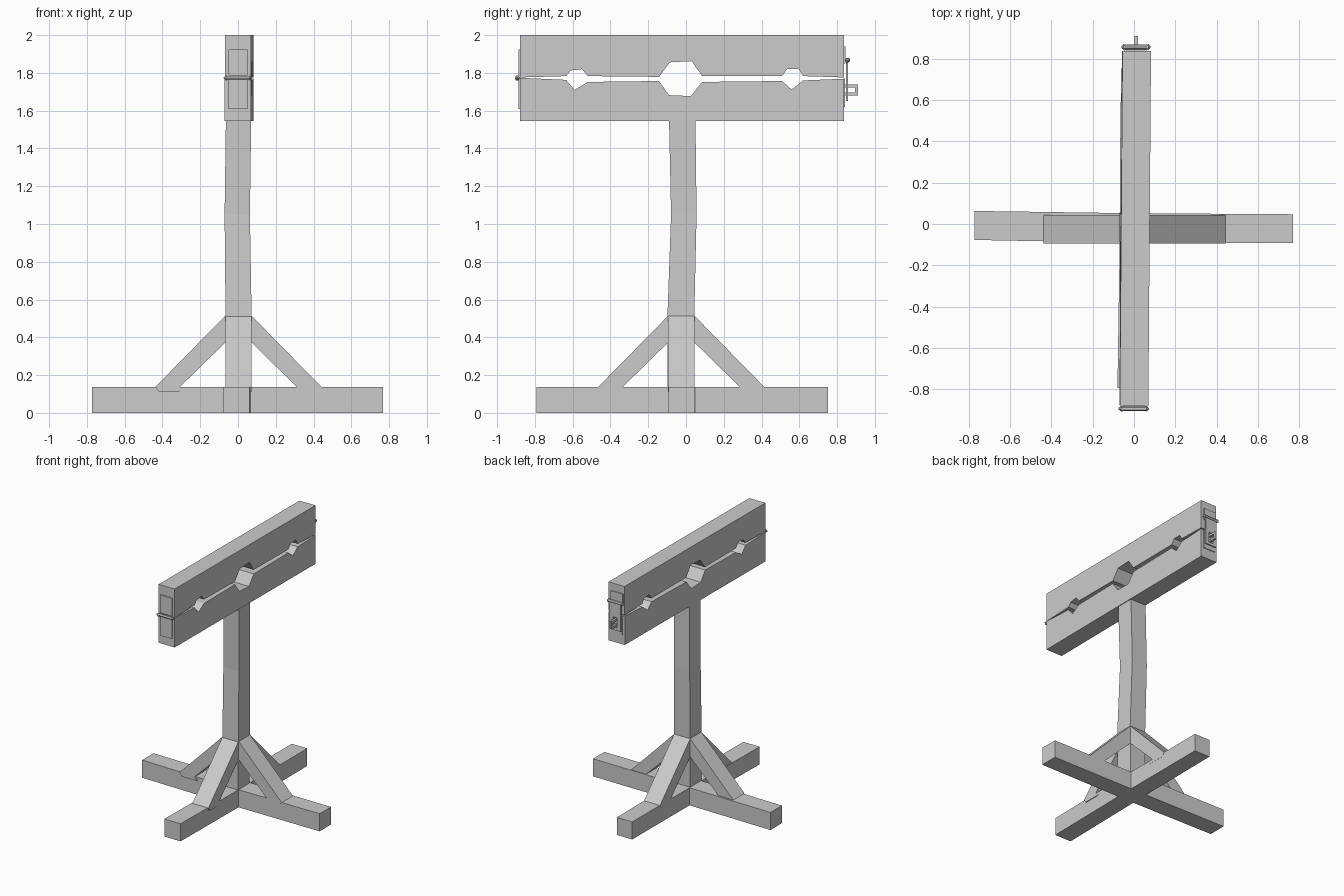
import bpy, bmesh, math
from mathutils import Vector, Matrix


def finish(name, bm):
    bmesh.ops.recalc_face_normals(bm, faces=bm.faces[:])
    me = bpy.data.meshes.new(name)
    bm.to_mesh(me)
    bm.free()
    ob = bpy.data.objects.new(name, me)
    bpy.context.collection.objects.link(ob)
    return ob


def loft(name, rings):
    """Skin a list of equal-length point rings and cap both ends."""
    bm = bmesh.new()
    vs = [[bm.verts.new(p) for p in r] for r in rings]
    n = len(vs[0])
    for a, b in zip(vs, vs[1:]):
        for i in range(n):
            j = (i + 1) % n
            bm.faces.new((a[i], a[j], b[j], b[i]))
    bm.faces.new(vs[0])
    bm.faces.new(vs[-1])
    return finish(name, bm)


def box(name, lo, hi):
    def ring(z):
        return [(lo[0], lo[1], z), (hi[0], lo[1], z), (hi[0], hi[1], z), (lo[0], hi[1], z)]
    return loft(name, [ring(lo[2]), ring(hi[2])])


def tube(name, points, radii, sides=6):
    """Straight round bar along x with a radius at each station."""
    rings = []
    for (x, y, z), r in zip(points, radii):
        rings.append([(x, y + r * math.cos(2 * math.pi * k / sides),
                       z + r * math.sin(2 * math.pi * k / sides)) for k in range(sides)])
    return loft(name, rings)


# Crossed base beams, each slightly crooked
def end_x(x, y0, y1):
    return [(x, y0, 0), (x, y1, 0), (x, y1, 0.137), (x, y0, 0.137)]


def end_y(y, x0, x1):
    return [(x0, y, 0), (x1, y, 0), (x1, y, 0.137), (x0, y, 0.137)]


loft("base_beam_side", [end_x(-0.772, -0.077, 0.063), end_x(0, -0.092, 0.052),
                        end_x(0.768, -0.092, 0.047)])
loft("base_beam_long", [end_y(-0.792, -0.08, 0.06), end_y(0, -0.068, 0.07),
                        end_y(0.752, -0.063, 0.07)])

# Post with a slight bow
stations = [(0.02, -0.066, 0.068, -0.098, 0.044), (0.52, -0.066, 0.072, -0.098, 0.044),
            (1.05, -0.071, 0.063, -0.079, 0.056), (1.56, -0.064, 0.07, -0.09, 0.05)]
loft("post", [[(a, c, z), (b, c, z), (b, d, z), (a, d, z)] for z, a, b, c, d in stations])

# Four diagonal braces
profile = [(0.062, 0.522), (0.44, 0.137), (0.42, 0.11), (0.285, 0.11), (0.31, 0.137), (0.062, 0.38)]
centre = Vector((0.002, -0.025, 0))
for k, name in enumerate(("right", "back", "left", "front")):
    rot = Matrix.Rotation(k * math.pi / 2, 3, 'Z')
    loft("brace_" + name, [[centre + rot @ Vector((r, w, z)) for r, z in profile]
                           for w in (-0.069, 0.069)])

# Neck and wrist boards
upper = [(-0.878, 1.776), (-0.635, 1.783), (-0.61, 1.813), (-0.55, 1.82), (-0.52, 1.783),
         (-0.143, 1.779), (-0.085, 1.856), (0.03, 1.862), (0.085, 1.784),
         (0.508, 1.783), (0.535, 1.82), (0.597, 1.82), (0.62, 1.783), (0.836, 1.776),
         (0.836, 2.0), (-0.878, 2.0)]
lower = [(-0.878, 1.774), (-0.635, 1.763), (-0.59, 1.71), (-0.52, 1.752),
         (-0.143, 1.757), (-0.09, 1.682), (0.026, 1.677), (0.085, 1.752),
         (0.508, 1.757), (0.56, 1.712), (0.62, 1.76), (0.836, 1.769),
         (0.836, 1.545), (-0.878, 1.545)]


def skew(y):
    return 0.007 + 0.0075 * y


loft("upper_board", [[(s + skew(y), y, z) for y, z in upper] for s in (-0.069, 0.069)])
loft("lower_board", [[(s + skew(y), y, z) for y, z in lower] for s in (-0.071, 0.069)])

# Hinge on the front end
box("hinge_upper_plate", (-0.05, -0.886, 1.785), (0.05, -0.876, 1.925))
box("hinge_lower_plate", (-0.05, -0.886, 1.61), (0.05, -0.876, 1.765))
tube("hinge_pin", [(x, -0.893, 1.773) for x in (-0.076, -0.062, -0.05, 0.05, 0.06, 0.072)],
     [0.003, 0.014, 0.011, 0.011, 0.014, 0.003])

# Hasp on the back end
box("hasp_plate", (-0.045, 0.834, 1.85), (0.06, 0.844, 1.94))
tube("hasp_pin", [(x, 0.856, 1.868) for x in (-0.06, -0.05, -0.04, 0.06, 0.07, 0.08)],
     [0.003, 0.014, 0.011, 0.011, 0.014, 0.003])
for side, x0, x1 in (("left", -0.038, -0.008), ("right", 0.028, 0.058)):
    box("hasp_strap_" + side, (x0, 0.848, 1.65), (x1, 0.858, 1.865))
for part, z0, z1 in (("top", 1.75, 1.865), ("bottom", 1.65, 1.67)):
    box("hasp_strap_" + part, (-0.008, 0.848, z0), (0.028, 0.858, z1))
box("staple_plate", (-0.04, 0.834, 1.62), (0.06, 0.842, 1.77))

# Staple through the hasp
for part, z0, z1 in (("top", 1.722, 1.738), ("bottom", 1.68, 1.696)):
    box("staple_" + part, (0.003, 0.838, z0), (0.019, 0.91, z1))
box("staple_end", (0.003, 0.896, 1.696), (0.019, 0.91, 1.722))
